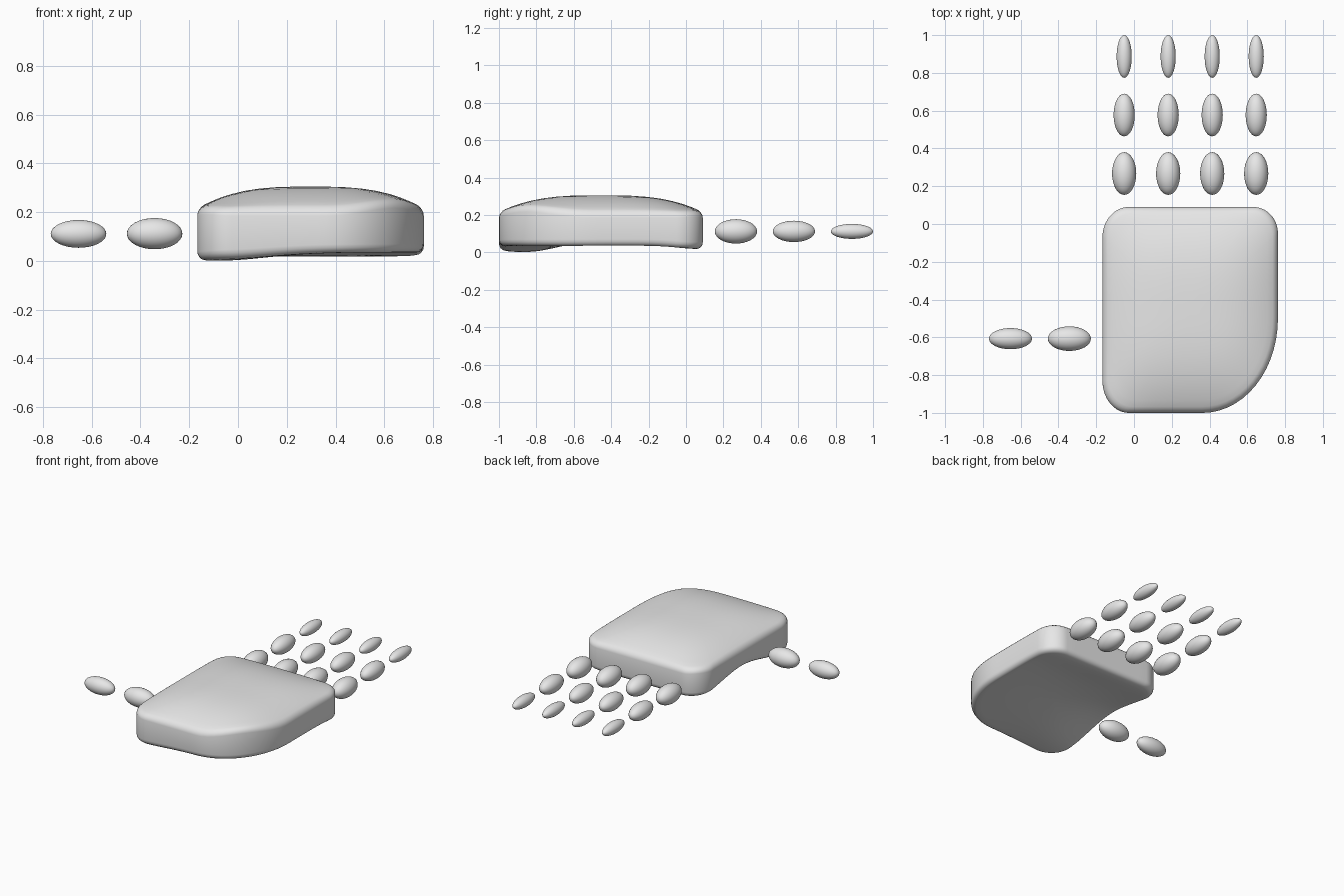
import bpy, bmesh, math

if "Cube" in bpy.data.objects:
    bpy.data.objects.remove(bpy.data.objects["Cube"])

grey = bpy.data.materials.new("light grey")
grey.diffuse_color = (0.8, 0.8, 0.8, 1)
grey.use_nodes = True
grey.node_tree.nodes["Principled BSDF"].inputs["Base Color"].default_value = grey.diffuse_color

X0, X1, Y0, Y1 = -0.167, 0.762, -1.0, 0.09
CX, CY = (X0 + X1) / 2, (Y0 + Y1) / 2
HX, HY = (X1 - X0) / 2, (Y1 - Y0) / 2


def outline():
    """Palm outline, anticlockwise: rounded rectangle with one big soft corner."""
    corners = [(X1, Y0, 0.40, 0.50, -90), (X1, Y1, 0.13, 0.14, 0),
               (X0, Y1, 0.14, 0.16, 90), (X0, Y0, 0.14, 0.17, 180)]
    arcs = []
    for x, y, rx, ry, start in corners:
        ox = x - math.copysign(rx, x - CX)
        oy = y - math.copysign(ry, y - CY)
        arcs.append([(ox + rx * math.cos(math.radians(start + 90 * i / 14)),
                      oy + ry * math.sin(math.radians(start + 90 * i / 14)))
                     for i in range(15)])
    pts = []
    for k, arc in enumerate(arcs):
        pts += arc
        (ax, ay), (bx, by) = arc[-1], arcs[(k + 1) % 4][0]
        pts += [(ax + (bx - ax) * t / 10, ay + (by - ay) * t / 10) for t in range(1, 10)]
    return pts


def top_z(x, y):
    u, v = abs(x - CX) / HX, abs(y - CY) / HY
    return 0.215 + 0.09 * max(0, 1 - u ** 3) * max(0, 1 - v ** 3)


def bump(x, y, bx, by, sx, sy):
    return math.exp(-((x - bx) / sx) ** 2 - ((y - by) / sy) ** 2)


def bottom_z(x, y):
    z = 0.034
    z += 0.045 * bump(x, y, -0.17, -0.40, 0.30, 0.25)   # arch between thumb and fingers
    z += 0.015 * bump(x, y, 0.30, -0.35, 0.30, 0.30)    # hollow of the palm
    z -= 0.034 * bump(x, y, -0.08, -0.86, 0.28, 0.22)   # heel under the thumb
    z -= 0.018 * bump(x, y, CX, 0.05, 0.90, 0.14)       # knuckle edge
    return z


# Palm: stacked rings from the top centre, over the rim, down to the bottom centre
pts = outline()
flat = [0.15, 0.3, 0.45, 0.58, 0.7, 0.8, 0.88]
rim = [math.radians(a) for a in (0, 22, 45, 67, 90)]
levels = [(s, 1, 0.0) for s in flat]
levels += [(0.94 + 0.06 * math.sin(a), 1, 0.03 * (1 - math.cos(a))) for a in rim]
levels += [(0.94 + 0.06 * math.sin(a), 0, 0.035 * (1 - math.cos(a))) for a in reversed(rim)]
levels += [(s, 0, 0.0) for s in reversed(flat)]

bm = bmesh.new()
rings = []
for s, is_top, drop in levels:
    ring = []
    for px, py in pts:
        x, y = CX + (px - CX) * s, CY + (py - CY) * s
        z = top_z(x, y) - drop if is_top else bottom_z(x, y) + drop
        ring.append(bm.verts.new((x, y, z)))
    rings.append(ring)
n = len(pts)
for a, b in zip(rings, rings[1:]):
    for i in range(n):
        j = (i + 1) % n
        bm.faces.new((a[i], b[i], b[j], a[j]))
for ring, fn in ((rings[0], top_z), (rings[-1], bottom_z)):
    c = bm.verts.new((CX, CY, fn(CX, CY)))
    for i in range(n):
        bm.faces.new((c, ring[i], ring[(i + 1) % n]))
bmesh.ops.recalc_face_normals(bm, faces=bm.faces)
for f in bm.faces:
    f.smooth = True
mesh = bpy.data.meshes.new("palm")
bm.to_mesh(mesh)
bm.free()
mesh.materials.append(grey)
bpy.context.collection.objects.link(bpy.data.objects.new("palm", mesh))


def segment(name, loc, radii):
    """One smooth egg-shaped finger bone."""
    bpy.ops.mesh.primitive_uv_sphere_add(segments=32, ring_count=16, radius=1, location=loc)
    ob = bpy.context.object
    ob.name = name
    ob.scale = radii
    bpy.ops.object.shade_smooth()
    ob.data.materials.append(grey)


# Four fingers, three segments each, slimmer toward the tip
for f in range(4):
    x = -0.052 + 0.233 * f
    for part, y, rx, rz in (("base", 0.267, 0.064, 0.065),
                            ("middle", 0.577, 0.056, 0.057),
                            ("tip", 0.887, 0.040, 0.040)):
        segment(f"finger_{f + 1}_{part}", (x, y, 0.112), (rx, 0.113, rz))

# Thumb, two segments
segment("thumb_base", (-0.342, -0.607, 0.112), (0.114, 0.065, 0.064))
segment("thumb_tip", (-0.654, -0.607, 0.111), (0.114, 0.056, 0.057))
